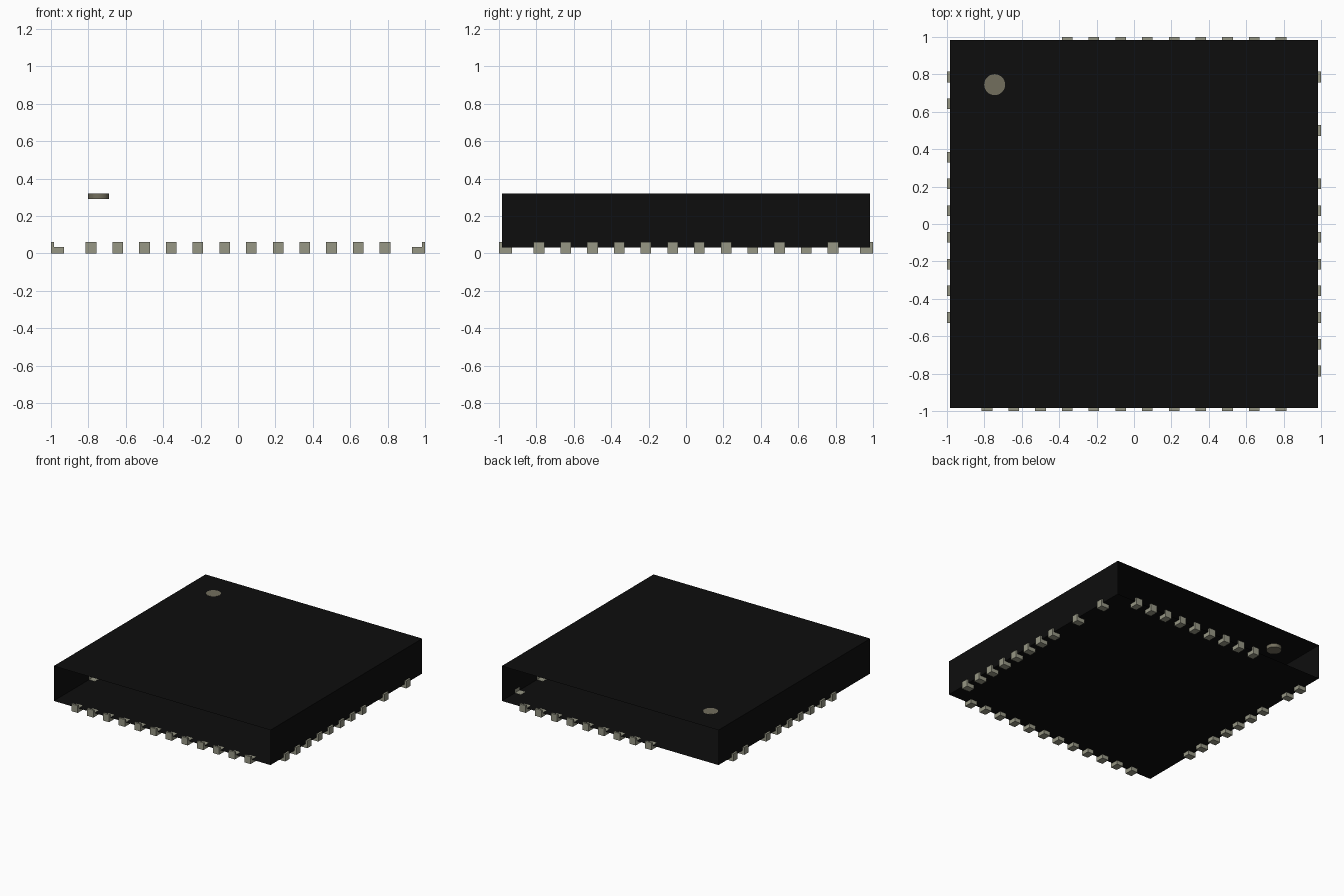
import bpy, bmesh, math
from mathutils import Matrix, Vector

cube = bpy.data.objects.get("Cube")
if cube:
    bpy.data.objects.remove(cube, do_unlink=True)


def make_material(name, rgb):
    mat = bpy.data.materials.new(name)
    mat.use_nodes = True
    colour = (*rgb, 1.0)
    mat.diffuse_color = colour
    mat.node_tree.nodes["Principled BSDF"].inputs["Base Color"].default_value = colour
    return mat


black = make_material("matte black", (0.004, 0.004, 0.004))
metal = make_material("warm grey metal", (0.31, 0.31, 0.235))
marker = make_material("dull beige", (0.17, 0.158, 0.11))


def add_object(name, bm, mat):
    mesh = bpy.data.meshes.new(name)
    bm.to_mesh(mesh)
    bm.free()
    mesh.materials.append(mat)
    obj = bpy.data.objects.new(name, mesh)
    bpy.context.collection.objects.link(obj)
    return obj


HALF = 0.985             # half width of the casing
FLOOR, ROOF = 0.032, 0.319
PITCH = 1.572 / 11       # spacing of the twelve pin slots
PIN_WIDTH = 0.057

# Casing: thin square sleeve, open at the front and back
bm = bmesh.new()
size = Matrix.Diagonal((2 * HALF, 2 * HALF, ROOF - FLOOR, 1))
bmesh.ops.create_cube(bm, size=1, matrix=Matrix.Translation((0, 0, (FLOOR + ROOF) / 2)) @ size)
bm.normal_update()
open_ends = [f for f in bm.faces if abs(f.normal.y) > 0.9]
bmesh.ops.delete(bm, geom=open_ends, context='FACES_ONLY')
add_object("casing", bm, black)

# Round marker set into one corner of the roof
bm = bmesh.new()
bmesh.ops.create_cone(bm, cap_ends=True, segments=32, radius1=0.056, radius2=0.056,
                      depth=0.03, matrix=Matrix.Translation((-0.745, 0.745, 0.305)))
add_object("corner_marker", bm, marker)

# L-shaped pin section: (distance out from centre, height)
PROFILE = [(0.93, 0), (1, 0), (1, 0.06), (0.984, 0.06), (0.984, 0.034), (0.93, 0.034)]


def add_pin(bm, offset, angle):
    """Extrude the L section along the casing edge, then turn it to its side."""
    turn = Matrix.Rotation(angle, 4, 'Z')
    verts = [bm.verts.new(turn @ Vector((d, offset - PIN_WIDTH / 2, z))) for d, z in PROFILE]
    face = bm.faces.new(verts)
    result = bmesh.ops.extrude_face_region(bm, geom=[face])
    moved = [v for v in result["geom"] if isinstance(v, bmesh.types.BMVert)]
    bmesh.ops.translate(bm, verts=moved, vec=turn @ Vector((0, PIN_WIDTH, 0)))


# Pin rows: turn, sign of the running direction, empty slots counted from -x or -y
ROWS = {
    "left_pins": (0, 1, {8, 10}),
    "back_pins": (math.pi / 2, -1, {0, 1, 2}),
    "right_pins": (math.pi, -1, {0, 1, 9}),
    "front_pins": (-math.pi / 2, 1, set()),
}
for name, (angle, sign, empty) in ROWS.items():
    bm = bmesh.new()
    for slot in range(12):
        if slot not in empty:
            add_pin(bm, sign * (slot - 5.5) * PITCH, angle)
    bmesh.ops.recalc_face_normals(bm, faces=bm.faces[:])
    add_object(name, bm, metal)
